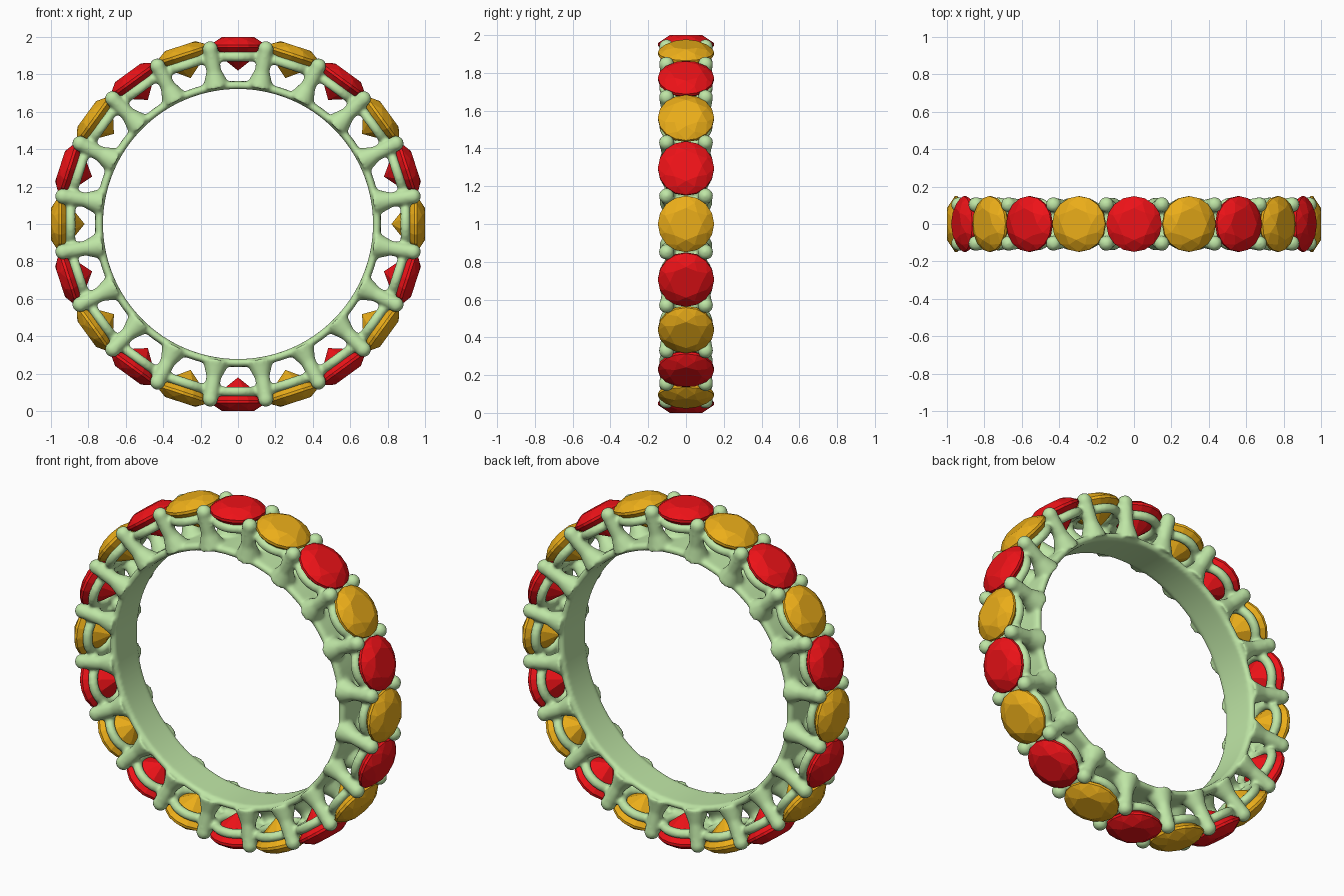
import bpy, bmesh
from math import sin, cos, pi, radians
from mathutils import Matrix, Vector

if "Cube" in bpy.data.objects:
    bpy.data.objects.remove(bpy.data.objects["Cube"])

N = 20
STEP = 2 * pi / N


def material(name, rgb):
    m = bpy.data.materials.new(name)
    m.diffuse_color = (*rgb, 1)
    m.use_nodes = True
    m.node_tree.nodes["Principled BSDF"].inputs["Base Color"].default_value = m.diffuse_color
    return m


def station(angle):
    # local +z points outward from the ring centre
    return Matrix.Translation((0, 0, 1)) @ Matrix.Rotation(angle, 4, 'Y')


def add_object(name, bm, mat):
    bmesh.ops.recalc_face_normals(bm, faces=bm.faces)
    me = bpy.data.meshes.new(name)
    bm.to_mesh(me)
    bm.free()
    me.materials.append(mat)
    ob = bpy.data.objects.new(name, me)
    bpy.context.collection.objects.link(ob)
    return ob


def lathe(bm, profile, segs, place):
    # sweep a closed (radius, height) profile around local z
    rings = [[bm.verts.new(place @ Vector((r * cos(2 * pi * i / segs), r * sin(2 * pi * i / segs), h)))
              for r, h in profile] for i in range(segs)]
    n = len(profile)
    for i in range(segs):
        a, b = rings[i], rings[(i + 1) % segs]
        for j in range(n):
            k = (j + 1) % n
            bm.faces.new((a[j], b[j], b[k], a[k]))


def rod(bm, p, q, r1, r2, place):
    p, q = Vector(p), Vector(q)
    d = q - p
    m = place @ Matrix.Translation((p + q) / 2) @ d.to_track_quat('Z', 'Y').to_matrix().to_4x4()
    bmesh.ops.create_cone(bm, cap_ends=True, segments=20, radius1=r1, radius2=r2, depth=d.length, matrix=m)


def ball(bm, p, r, place):
    bmesh.ops.create_uvsphere(bm, u_segments=20, v_segments=12, radius=r, matrix=place @ Matrix.Translation(p))


metal = material("pale_green_metal", (0.52, 0.79, 0.38))
red = material("red_stone", (0.85, 0.006, 0.009))
gold = material("gold_stone", (0.83, 0.42, 0.01))

# Setting: finger band, seat hoops and prongs fused into one smooth casting
bm = bmesh.new()
band = [(0.722, -0.095), (0.722, 0.095), (0.735, 0.11), (0.752, 0.108), (0.764, 0.09),
        (0.764, -0.09), (0.752, -0.108), (0.735, -0.11)]
lathe(bm, band, 160, Matrix.Translation((0, 0, 1)) @ Matrix.Rotation(pi / 2, 4, 'X'))
hoop = [(0.117 + 0.027 * cos(t * pi / 6), 0.895 + 0.027 * sin(t * pi / 6)) for t in range(12)]
for i in range(N):
    lathe(bm, hoop, 40, station(i * STEP))
    m = station((i + 0.5) * STEP)
    for s in (-1, 1):
        foot, knee, tip = (0, s * 0.072, 0.745), (0, s * 0.09, 0.83), (0, s * 0.103, 0.948)
        rod(bm, foot, knee, 0.072, 0.04, m)
        rod(bm, knee, tip, 0.04, 0.039, m)
        ball(bm, knee, 0.04, m)
        ball(bm, tip, 0.042, m)
setting = add_object("ring_setting", bm, metal)
rm = setting.modifiers.new("fuse", 'REMESH')
rm.mode = 'VOXEL'
rm.voxel_size = 0.0105
rm.use_smooth_shade = True
sm = setting.modifiers.new("soften", 'SMOOTH')
sm.factor = 0.5
sm.iterations = 5


# Stones: faceted round brilliants, alternating colours
def gem_mesh(name, mat):
    bm = bmesh.new()
    tiers = [(8, 0.0, 0.085, 1.0), (8, 0.5, 0.12, 0.983), (16, 0.0, 0.149, 0.958),
             (16, 0.0, 0.149, 0.943), (8, 0.5, 0.073, 0.874)]
    for n, off, r, h in tiers:
        for k in range(n):
            a = 2 * pi * (k + off) / n
            bm.verts.new((r * cos(a), r * sin(a), h))
    bm.verts.new((0, 0, 0.82))
    bmesh.ops.convex_hull(bm, input=bm.verts)
    bmesh.ops.dissolve_limit(bm, angle_limit=radians(1), verts=bm.verts, edges=bm.edges)
    bmesh.ops.recalc_face_normals(bm, faces=bm.faces)
    me = bpy.data.meshes.new(name)
    bm.to_mesh(me)
    bm.free()
    me.materials.append(mat)
    return me


stones = [gem_mesh("red_stone", red), gem_mesh("gold_stone", gold)]
for i in range(N):
    ob = bpy.data.objects.new(("red_stone_", "gold_stone_")[i % 2] + str(i), stones[i % 2])
    ob.matrix_world = station(i * STEP)
    bpy.context.collection.objects.link(ob)
